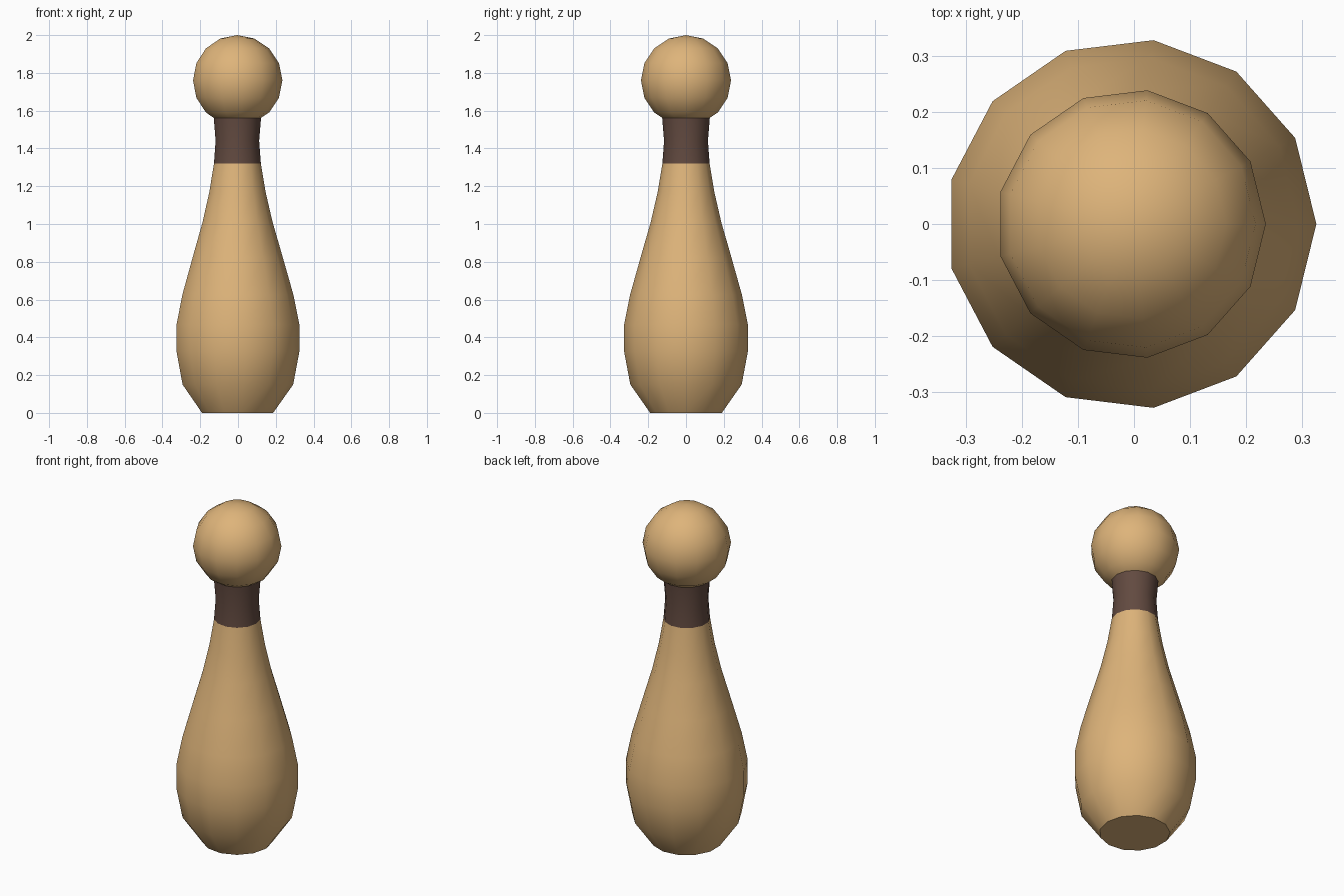
import bpy, bmesh, math

if "Cube" in bpy.data.objects:
    bpy.data.objects.remove(bpy.data.objects["Cube"])

SIDES = 13
OFFSET_X = -0.005   # centres the odd-sided outline on x = 0


def material(name, rgb):
    m = bpy.data.materials.new(name)
    m.diffuse_color = (*rgb, 1)
    m.use_nodes = True
    m.node_tree.nodes["Principled BSDF"].inputs["Base Color"].default_value = m.diffuse_color
    return m


def lathe(name, profile, mat, bottom=False):
    """Revolve (radius, z) points around z; zero radius makes a pole."""
    bm = bmesh.new()
    rings = []
    for r, z in profile:
        if r < 1e-5:
            rings.append([bm.verts.new((OFFSET_X, 0, z))] * SIDES)
        else:
            rings.append([bm.verts.new((OFFSET_X + r * math.cos(a), r * math.sin(a), z))
                          for a in (2 * math.pi * i / SIDES for i in range(SIDES))])
    for low, high in zip(rings, rings[1:]):
        for i in range(SIDES):
            j = (i + 1) % SIDES
            bm.faces.new(list(dict.fromkeys((low[i], low[j], high[j], high[i]))))
    if bottom:
        bm.faces.new(rings[0][::-1])
    mesh = bpy.data.meshes.new(name)
    bm.to_mesh(mesh)
    bm.free()
    mesh.materials.append(mat)
    obj = bpy.data.objects.new(name, mesh)
    bpy.context.collection.objects.link(obj)
    bpy.ops.object.select_all(action='DESELECT')
    obj.select_set(True)
    bpy.context.view_layer.objects.active = obj
    bpy.ops.object.shade_smooth_by_angle(angle=math.radians(45))
    return obj


wood = material("light wood", (0.73, 0.456, 0.195))
brown = material("dark brown", (0.122, 0.068, 0.051))

# Pear-shaped body with a flat foot
lathe("body", [(0.191, 0), (0.297, 0.15), (0.33, 0.325), (0.33, 0.467),
               (0.298, 0.626), (0.243, 0.82), (0.188, 1.01),
               (0.151, 1.17), (0.126, 1.32)], wood, bottom=True)

# Dark waisted neck band
lathe("neck_band", [(0.126, 1.32), (0.117, 1.44), (0.127, 1.562)], brown)

# Ball head, open where it meets the neck
R, CZ = 0.24, 1.76
arc = [(R * math.sin(t), CZ - R * math.cos(t))
       for t in (math.pi * k / 8 for k in range(2, 9))]
lathe("head", [(0.127, 1.562)] + arc, wood)
